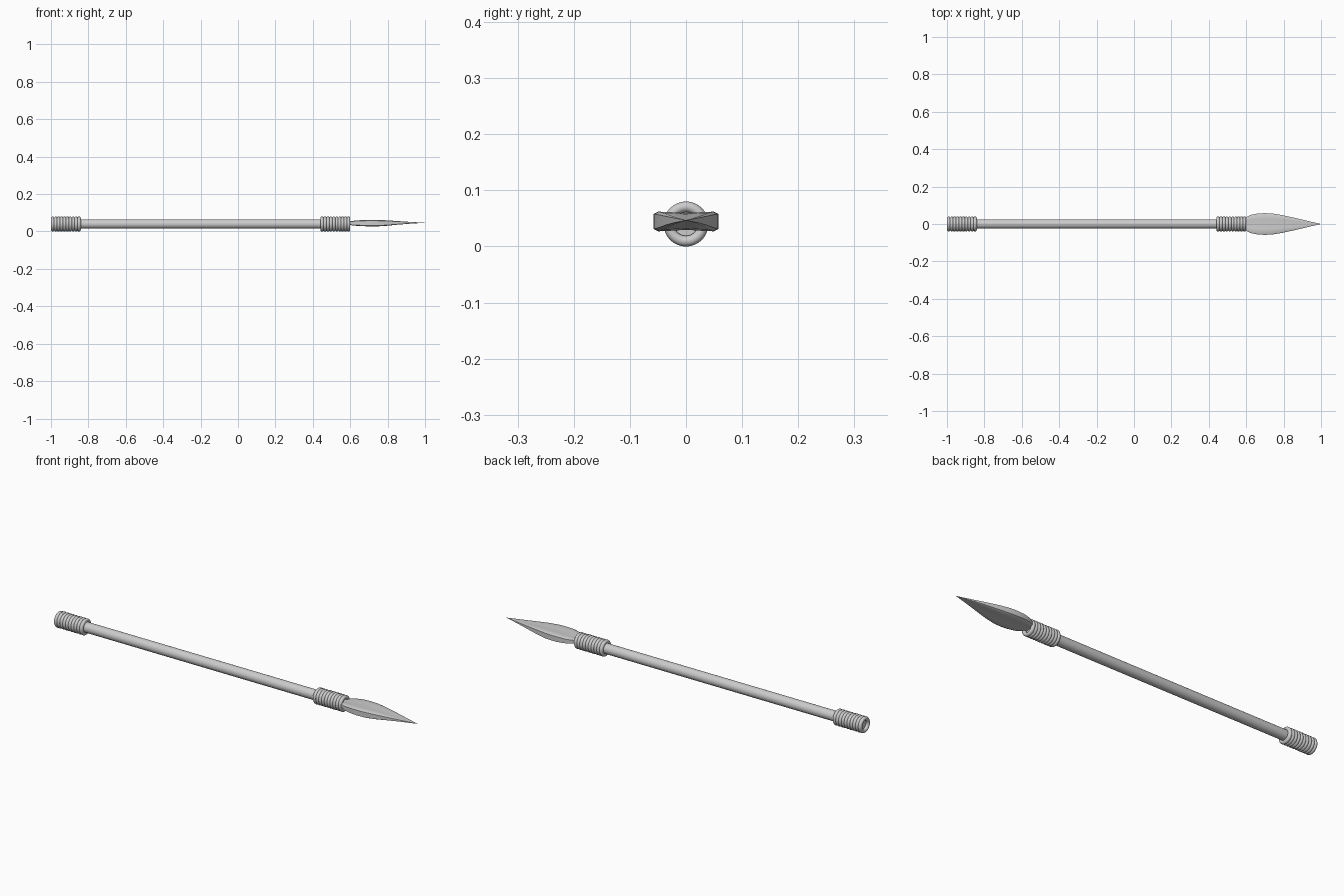
import bpy, bmesh, math

if "Cube" in bpy.data.objects:
    bpy.data.objects.remove(bpy.data.objects["Cube"])

Z = 0.04  # height of the spear axis


def smooth(obj, angle=40):
    bpy.ops.object.select_all(action='DESELECT')
    obj.select_set(True)
    bpy.context.view_layer.objects.active = obj
    bpy.ops.object.shade_smooth_by_angle(angle=math.radians(angle))


# Long round shaft, slightly recessed inside both bindings
x0, x1 = -0.985, 0.585
bpy.ops.mesh.primitive_cylinder_add(vertices=32, radius=0.025, depth=x1 - x0,
                                    location=((x0 + x1) / 2, 0, Z),
                                    rotation=(0, math.pi / 2, 0))
shaft = bpy.context.object
shaft.name = "shaft"
smooth(shaft)


# Cord bindings: a row of overlapping rings
def binding(name, start, end, count=10, minor=0.0095, outer=0.04):
    step = (end - start - 2 * minor) / (count - 1)
    bpy.ops.mesh.primitive_torus_add(major_radius=outer - minor, minor_radius=minor,
                                     major_segments=48, minor_segments=12,
                                     location=(start + minor, 0, Z),
                                     rotation=(0, math.pi / 2, 0))
    ring = bpy.context.object
    ring.name = name
    array = ring.modifiers.new("rings", 'ARRAY')
    array.count = count
    array.use_relative_offset = False
    array.use_constant_offset = True
    array.constant_offset_displace = (0, 0, step)
    smooth(ring)


binding("butt_binding", -1.0, -0.84)
binding("head_binding", 0.44, 0.60)

# Leaf-shaped head: x, half width, bottom z, top z
stations = [(0.57, 0.020, 0.036, 0.052), (0.60, 0.036, 0.034, 0.055),
            (0.625, 0.049, 0.031, 0.058), (0.66, 0.056, 0.029, 0.061),
            (0.70, 0.058, 0.027, 0.062), (0.74, 0.056, 0.027, 0.062),
            (0.79, 0.048, 0.030, 0.060), (0.85, 0.035, 0.036, 0.056),
            (0.91, 0.021, 0.041, 0.052), (0.96, 0.009, 0.044, 0.049)]
# Cross-section with a blunt edge and a shallow centre groove
section = [(1, -0.75), (1, 0.75), (0.86, 1), (0.45, 0.94), (0, 0.85),
           (-0.45, 0.94), (-0.86, 1), (-1, 0.75), (-1, -0.75),
           (-0.86, -1), (-0.45, -0.94), (0, -0.85), (0.45, -0.94), (0.86, -1)]
bm = bmesh.new()
loops = []
for x, w, lo, hi in stations:
    mid, t = (lo + hi) / 2, (hi - lo) / 2
    loops.append([bm.verts.new((x, a * w, mid + b * t)) for a, b in section])
n = len(section)
for a, b in zip(loops, loops[1:]):
    for i in range(n):
        j = (i + 1) % n
        bm.faces.new((a[i], a[j], b[j], b[i]))
tip = bm.verts.new((1.0, 0, 0.0465))
for i in range(n):
    bm.faces.new((loops[-1][i], loops[-1][(i + 1) % n], tip))
bm.faces.new(loops[0])
bmesh.ops.recalc_face_normals(bm, faces=bm.faces)
mesh = bpy.data.meshes.new("spear_head")
bm.to_mesh(mesh)
bm.free()
head = bpy.data.objects.new("spear_head", mesh)
bpy.context.collection.objects.link(head)
smooth(head, 35)
